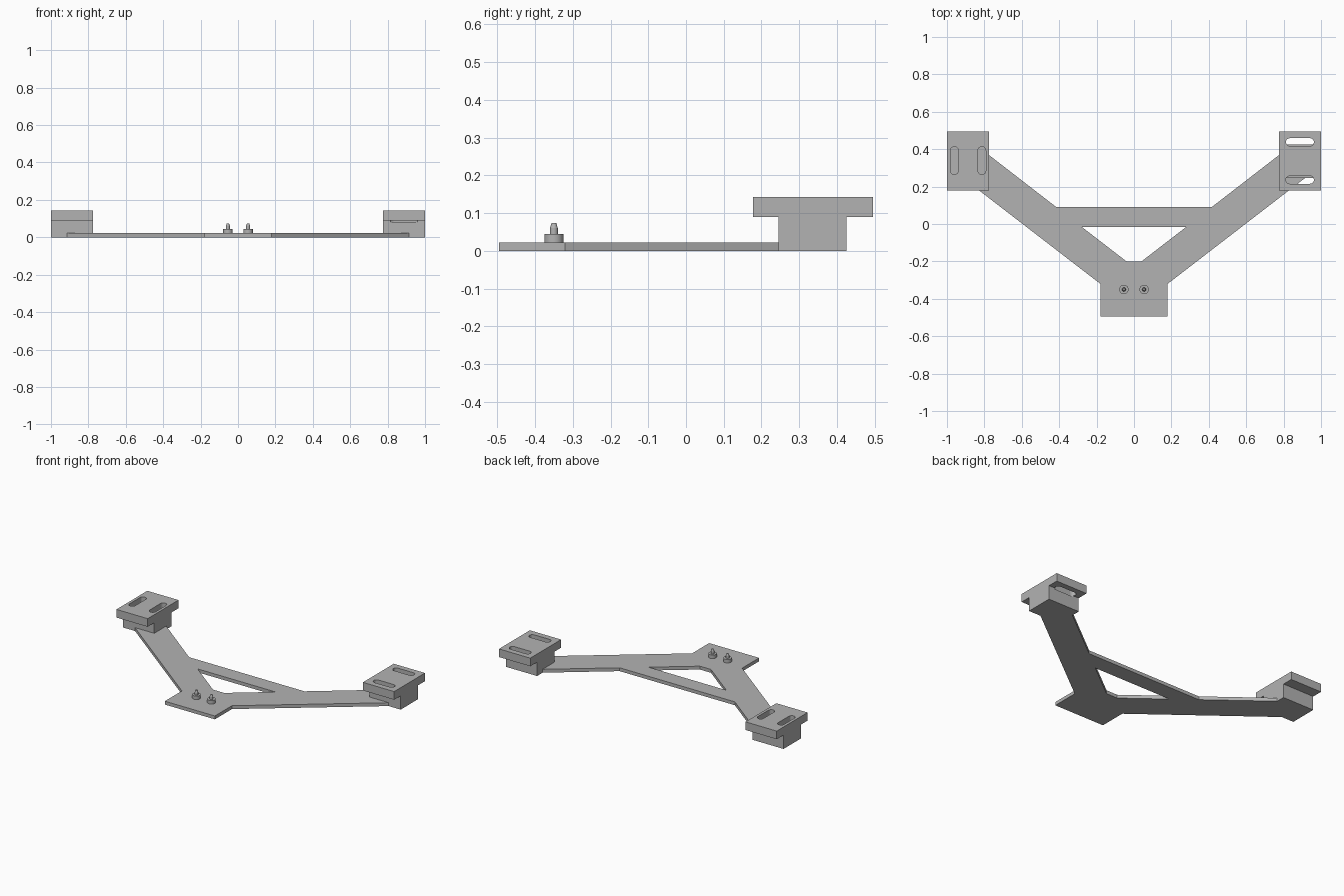
import bpy, bmesh, math
from mathutils import Matrix

cube = bpy.data.objects.get("Cube")
if cube:
    bpy.data.objects.remove(cube, do_unlink=True)

grey = bpy.data.materials.new("matte_grey")
grey.use_nodes = True
COLOUR = (0.45, 0.45, 0.45, 1)
grey.diffuse_color = COLOUR
grey.node_tree.nodes["Principled BSDF"].inputs["Base Color"].default_value = COLOUR


def finish(name, bm):
    bmesh.ops.recalc_face_normals(bm, faces=bm.faces[:])
    mesh = bpy.data.meshes.new(name)
    bm.to_mesh(mesh)
    bm.free()
    mesh.materials.append(grey)
    obj = bpy.data.objects.new(name, mesh)
    bpy.context.collection.objects.link(obj)
    return obj


def prism(name, outline, z0, z1):
    bm = bmesh.new()
    face = bm.faces.new([bm.verts.new((x, y, z0)) for x, y in outline])
    ext = bmesh.ops.extrude_face_region(bm, geom=[face])
    verts = [v for v in ext["geom"] if isinstance(v, bmesh.types.BMVert)]
    bmesh.ops.translate(bm, verts=verts, vec=(0, 0, z1 - z0))
    return finish(name, bm)


def mirrored(half):
    return half + [(-x, y) for x, y in reversed(half)]


def cut(target, cutter):
    mod = target.modifiers.new("cut", 'BOOLEAN')
    mod.operation = 'DIFFERENCE'
    mod.solver = 'EXACT'
    mod.object = cutter
    cutter.hide_render = True
    cutter.hide_viewport = True
    cutter.display_type = 'WIRE'


def slot_outline(cx, cy, along_x, length=0.15, r=0.021):
    pts = []
    for end in (1, -1):
        for i in range(9):
            a = math.pi * (i / 8 - 0.5)
            u = end * (length / 2 - r + r * math.cos(a))
            v = end * r * math.sin(a)
            pts.append((cx + u, cy + v) if along_x else (cx - v, cy + u))
    return pts


# Flat Y-shaped frame with a central window; arms end inside the blocks
THICK = 0.022
frame = prism("frame_plate", mirrored([
    (0.18, -0.495), (0.18, -0.32), (0.92, 0.25), (0.92, 0.38),
    (0.79, 0.38), (0.415, 0.09)]), 0, THICK)
cut(frame, prism("window_cutter", mirrored([(0.04, -0.2), (0.28, -0.015)]), -0.1, 0.1))

# T-shaped end mounts, profile in the side plane, extruded across x
profile = [(0.245, 0), (0.425, 0), (0.425, 0.09), (0.495, 0.09),
           (0.495, 0.143), (0.178, 0.143), (0.178, 0.09), (0.245, 0.09)]
for side, label in ((1, "left"), (-1, "right")):
    bm = bmesh.new()
    face = bm.faces.new([bm.verts.new((side * 0.775, y, z)) for y, z in profile])
    ext = bmesh.ops.extrude_face_region(bm, geom=[face])
    verts = [v for v in ext["geom"] if isinstance(v, bmesh.types.BMVert)]
    bmesh.ops.translate(bm, verts=verts, vec=(side * 0.225, 0, 0))
    mount = finish(label + "_mount", bm)
    # Slots run across on the left mount and lengthwise on the right mount
    for i, d in enumerate((-1, 1)):
        if side > 0:
            outline = slot_outline(0.887, 0.337 + d * 0.101, True)
        else:
            outline = slot_outline(-0.887 + d * 0.0735, 0.339, False)
        cut(mount, prism(f"{label}_slot_cutter_{i + 1}", outline, 0.083, 0.2))

# Locating pegs: round collar, thin pin and tapered tip
for side, label in ((1, "left"), (-1, "right")):
    bm = bmesh.new()
    for r1, r2, z0, z1 in ((0.025, 0.025, 0.02, 0.045),
                           (0.0105, 0.0105, 0.04, 0.06),
                           (0.0105, 0.006, 0.06, 0.074)):
        bmesh.ops.create_cone(bm, cap_ends=True, segments=32, radius1=r1, radius2=r2,
                              depth=z1 - z0,
                              matrix=Matrix.Translation((side * 0.054, -0.35, (z0 + z1) / 2)))
    peg = finish(label + "_peg", bm)
    bpy.ops.object.select_all(action='DESELECT')
    peg.select_set(True)
    bpy.context.view_layer.objects.active = peg
    bpy.ops.object.shade_smooth_by_angle(angle=math.radians(25))
